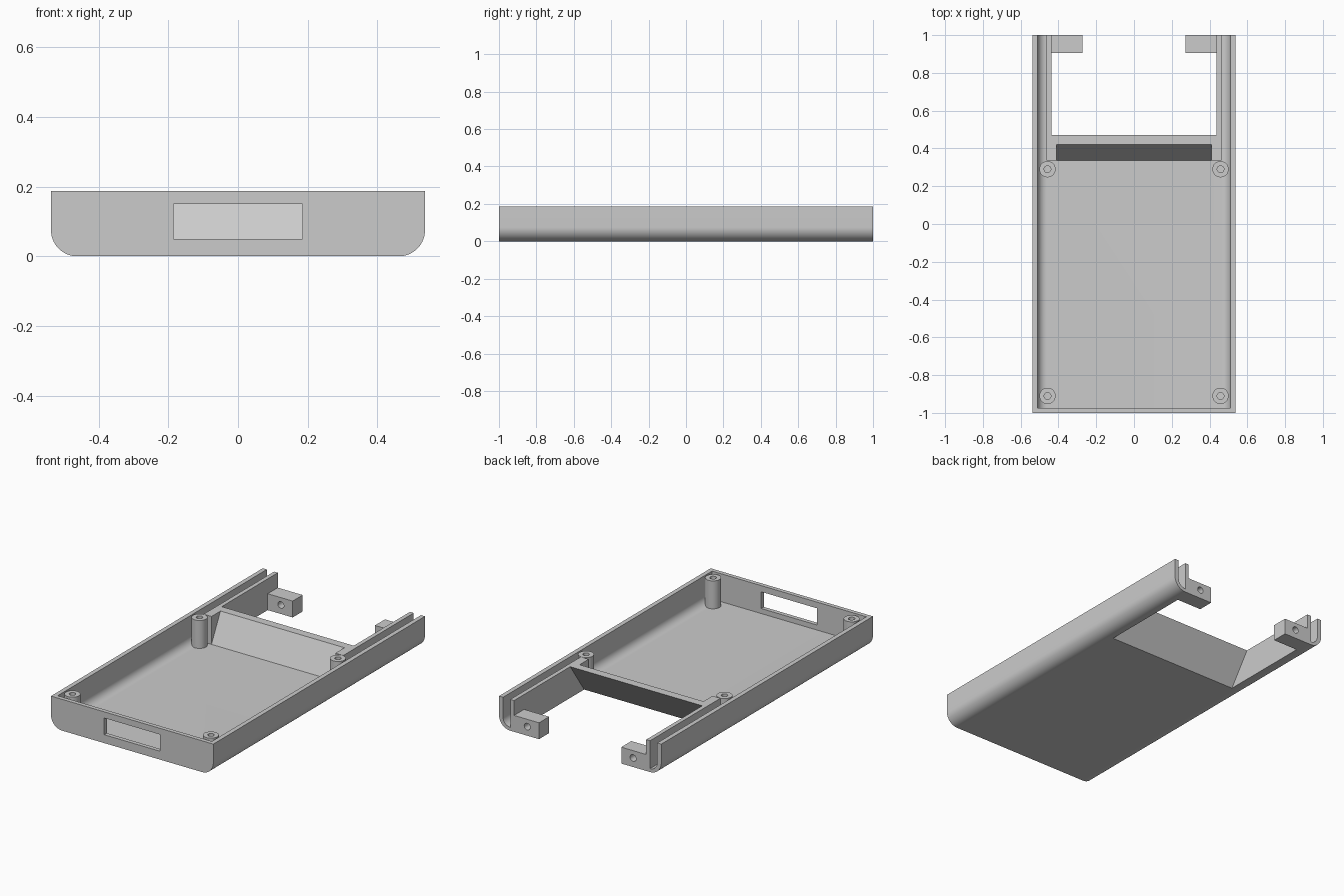
import bpy, bmesh, math

if "Cube" in bpy.data.objects:
    bpy.data.objects.remove(bpy.data.objects["Cube"])

H = 0.187          # case height
FLOOR = 0.02       # floor thickness

grey = bpy.data.materials.new("light_grey")
grey.diffuse_color = (0.6, 0.6, 0.6, 1)
grey.use_nodes = True
grey.node_tree.nodes["Principled BSDF"].inputs["Base Color"].default_value = grey.diffuse_color


def finish(name, bm):
    bmesh.ops.recalc_face_normals(bm, faces=bm.faces)
    me = bpy.data.meshes.new(name)
    bm.to_mesh(me)
    bm.free()
    me.materials.append(grey)
    ob = bpy.data.objects.new(name, me)
    bpy.context.collection.objects.link(ob)
    return ob


def prism(name, pts, axis, lo, hi):
    """Extrude a 2D outline along x (pts = y,z) or y (pts = x,z)."""
    bm = bmesh.new()
    place = (lambda p, t: (t, p[0], p[1])) if axis == 'x' else (lambda p, t: (p[0], t, p[1]))
    face = bm.faces.new([bm.verts.new(place(p, lo)) for p in pts])
    out = bmesh.ops.extrude_face_region(bm, geom=[face])
    verts = [g for g in out['geom'] if isinstance(g, bmesh.types.BMVert)]
    shift = (hi - lo, 0, 0) if axis == 'x' else (0, hi - lo, 0)
    bmesh.ops.translate(bm, verts=verts, vec=shift)
    return finish(name, bm)


def rect(a0, a1, b0, b1):
    return [(a0, b0), (a1, b0), (a1, b1), (a0, b1)]


def arc(cx, cz, r, start, end, n=16):
    return [(cx + r * math.cos(math.radians(start + (end - start) * i / n)),
             cz + r * math.sin(math.radians(start + (end - start) * i / n)))
            for i in range(n + 1)]


def cut(ob, cutter):
    cutter.hide_render = True
    mod = ob.modifiers.new("cut", 'BOOLEAN')
    mod.operation = 'DIFFERENCE'
    mod.solver = 'EXACT'
    mod.object = cutter
    bpy.context.view_layer.objects.active = ob
    bpy.ops.object.modifier_apply(modifier=mod.name)
    bpy.data.objects.remove(cutter)


def smooth(ob):
    bpy.ops.object.select_all(action='DESELECT')
    ob.select_set(True)
    bpy.context.view_layer.objects.active = ob
    bpy.ops.object.shade_smooth_by_angle(angle=math.radians(30))


# Case: rounded-bottom bar
corner = arc(0.462, 0.075, 0.075, -90, 0)
outline = corner + [(0.537, H), (-0.537, H)] + [(-x, z) for x, z in reversed(corner)]
case = prism("case_shell", outline, 'y', -1, 1)

# Main cavity with rounded lower edges
inner = arc(0.462, FLOOR + 0.048, 0.048, -90, 0)
hollow = inner + [(0.51, 0.3), (-0.51, 0.3)] + [(-x, z) for x, z in reversed(inner)]
cut(case, prism("cavity_cutter", hollow, 'y', -0.975, 0.335))

# Narrow open channels inside the two rear rails
for s in (-1, 1):
    channel = [(s * x, z) for x, z in inner + [(0.51, 0.3), (0.462, 0.3)]]
    cut(case, prism("channel_cutter", channel, 'y', 0.32, 1.1))

# Rear opening with a slanted outer wall
slant = (0.47 - 0.338) / H
opening = [(0.338 - 0.1 * slant, -0.1), (1.1, -0.1), (1.1, H + 0.1), (0.47 + 0.1 * slant, H + 0.1)]
cut(case, prism("opening_cutter", opening, 'x', -0.437, 0.437))

# Slanted inner face of the cross wall
rise = 0.085 / (H - FLOOR)
ramp = [(0.3, FLOOR), (0.335, FLOOR), (0.42 + 0.1 * rise, H + 0.1), (0.3, H + 0.1)]
cut(case, prism("ramp_cutter", ramp, 'x', -0.41, 0.41))

# Front window
cut(case, prism("window_cutter", rect(-0.185, 0.185, 0.05, 0.15), 'y', -1.1, -0.9))
smooth(case)

# Mounting blocks with a through hole at the rail ends
for s, side in ((-1, "left"), (1, "right")):
    lo, hi = sorted((s * 0.272, s * 0.437))
    block = prism("mount_block_" + side, rect(lo, hi, 0, 0.098), 'y', 0.905, 1)
    hole = arc(s * 0.35, 0.054, 0.02, 0, 360, 24)[:-1]
    cut(block, prism("hole_cutter", hole, 'y', 0.8, 1.1))
    smooth(block)

# Hollow screw posts
for s, side in ((-1, "left"), (1, "right")):
    for y, end in ((-0.91, "front"), (0.29, "rear")):
        bm = bmesh.new()
        prof = [(0.043, 0.015), (0.043, H), (0.018, H), (0.018, FLOOR), (0, FLOOR)]
        vs = [bm.verts.new((r, 0, z)) for r, z in prof]
        es = [bm.edges.new(p) for p in zip(vs, vs[1:])]
        bmesh.ops.spin(bm, geom=vs + es, cent=(0, 0, 0), axis=(0, 0, 1),
                       angle=math.tau, steps=32)
        bmesh.ops.remove_doubles(bm, verts=bm.verts, dist=1e-4)
        bmesh.ops.translate(bm, verts=bm.verts, vec=(s * 0.458, y, 0))
        smooth(finish("screw_post_%s_%s" % (end, side), bm))
